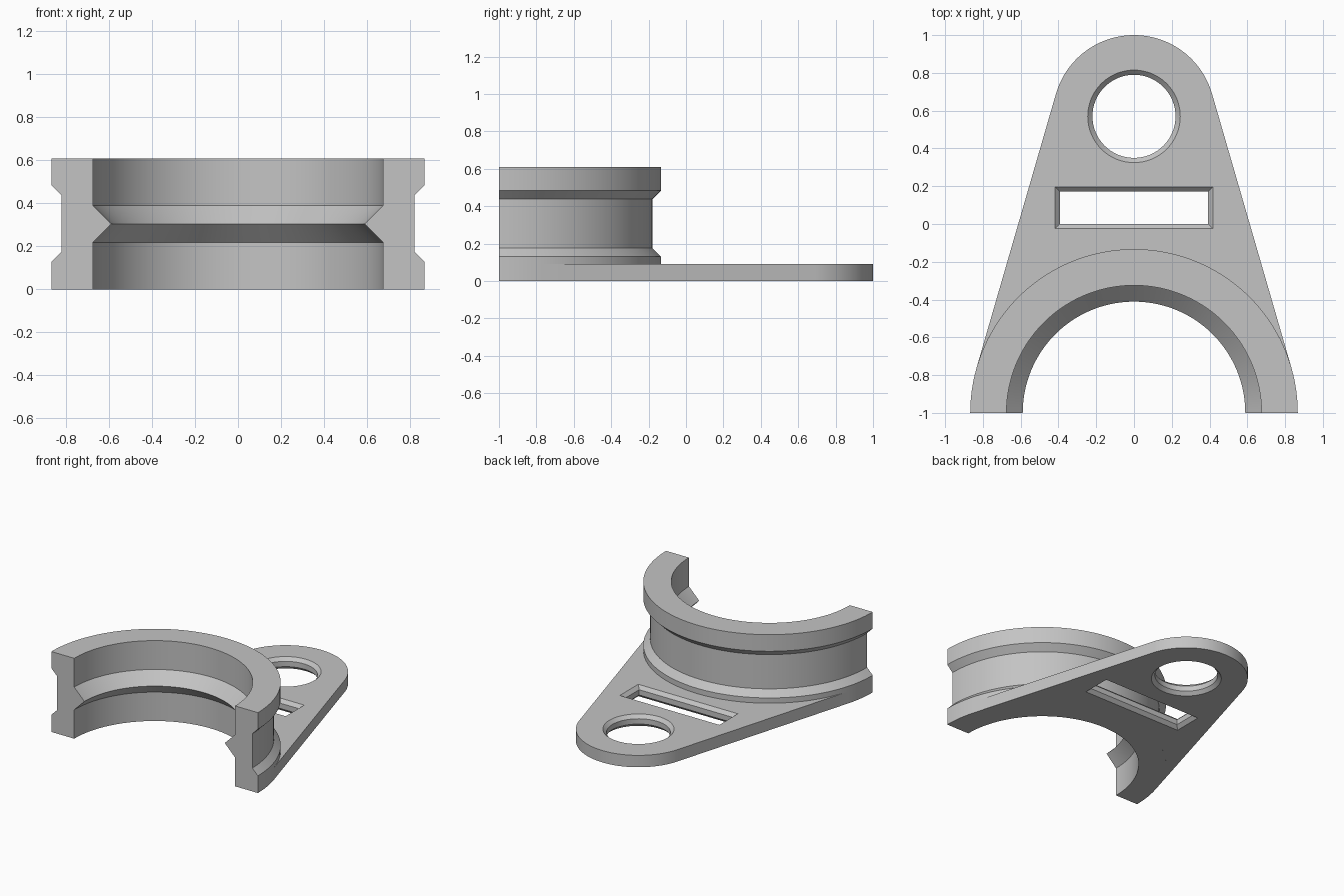
import bpy
import bmesh
from math import sin, cos, pi, asin

cube = bpy.data.objects.get("Cube")
if cube:
    bpy.data.objects.remove(cube, do_unlink=True)

grey = bpy.data.materials.new("plain grey")
grey.use_nodes = True
colour = (0.55, 0.55, 0.55, 1)
grey.diffuse_color = colour
grey.node_tree.nodes["Principled BSDF"].inputs["Base Color"].default_value = colour

RING_Y, RING_R = -1.0, 0.867      # half ring centre and outer radius
EYE_Y, EYE_R = 0.57, 0.43         # rounded plate end, concentric with its hole
PLATE_H, CHAMFER, OVERLAP = 0.09, 0.025, 0.01


def arc(y, radius, start, end, steps):
    """Points on an arc centred on x = 0."""
    angles = [start + (end - start) * i / steps for i in range(steps + 1)]
    return [(radius * cos(a), y + radius * sin(a)) for a in angles]


def loft(name, loops):
    """Closed solid through matching point loops, capped at both ends."""
    bm = bmesh.new()
    rows = [[bm.verts.new(p) for p in loop] for loop in loops]
    n = len(rows[0])
    for low, high in zip(rows, rows[1:]):
        for i in range(n):
            j = (i + 1) % n
            bm.faces.new((low[i], low[j], high[j], high[i]))
    bm.faces.new(rows[0][::-1])
    bm.faces.new(rows[-1])
    bmesh.ops.recalc_face_normals(bm, faces=bm.faces)
    mesh = bpy.data.meshes.new(name)
    bm.to_mesh(mesh)
    bm.free()
    mesh.materials.append(grey)
    obj = bpy.data.objects.new(name, mesh)
    bpy.context.collection.objects.link(obj)
    return obj


def activate(obj):
    bpy.ops.object.select_all(action="DESELECT")
    obj.select_set(True)
    bpy.context.view_layer.objects.active = obj


def cut(target, outline):
    """Cut a through opening, chamfered on both faces; outline(g) is grown by g."""
    levels = [(-OVERLAP, CHAMFER + OVERLAP), (CHAMFER, 0),
              (PLATE_H - CHAMFER, 0), (PLATE_H + OVERLAP, CHAMFER + OVERLAP)]
    cutter = loft("cutter", [[(x, y, z) for x, y in outline(g)] for z, g in levels])
    cutter.hide_render = True
    mod = target.modifiers.new("opening", "BOOLEAN")
    mod.operation, mod.solver, mod.object = "DIFFERENCE", "EXACT", cutter
    activate(target)
    bpy.ops.object.modifier_apply(modifier=mod.name)
    bpy.data.objects.remove(cutter, do_unlink=True)


# Half ring: outer groove and pointed inner ridge, swept through 180 degrees
profile = [(0.675, 0), (RING_R, 0), (RING_R, 0.13), (0.82, 0.177),
           (0.82, 0.437), (RING_R, 0.484), (RING_R, 0.61), (0.675, 0.61),
           (0.675, 0.391), (0.589, 0.305), (0.675, 0.219)]
SWEEP = 96
ring = loft("half_ring", [
    [(r * cos(a), RING_Y + r * sin(a), z) for r, z in profile]
    for a in (pi * i / SWEEP for i in range(SWEEP + 1))])

# Mounting plate: rounded end joined to the ring by tangent sides
tangent = asin((RING_R - EYE_R) / (EYE_Y - RING_Y))
outline = (arc(EYE_Y, EYE_R, tangent, pi - tangent, 64)
           + arc(RING_Y, RING_R, pi - tangent, tangent, 80))
plate = loft("mounting_plate", [[(x, y, z) for x, y in outline] for z in (0, PLATE_H)])

# Round hole and strap slot
cut(plate, lambda g: arc(EYE_Y, 0.22 + g, 0, 2 * pi, 64)[:-1])
cut(plate, lambda g: [(sx * (0.393 + g), 0.086 + sy * (0.086 + g))
                      for sx, sy in ((-1, -1), (1, -1), (1, 1), (-1, 1))])

for part in (ring, plate):
    activate(part)
    bpy.ops.object.shade_smooth_by_angle(angle=pi / 6)
